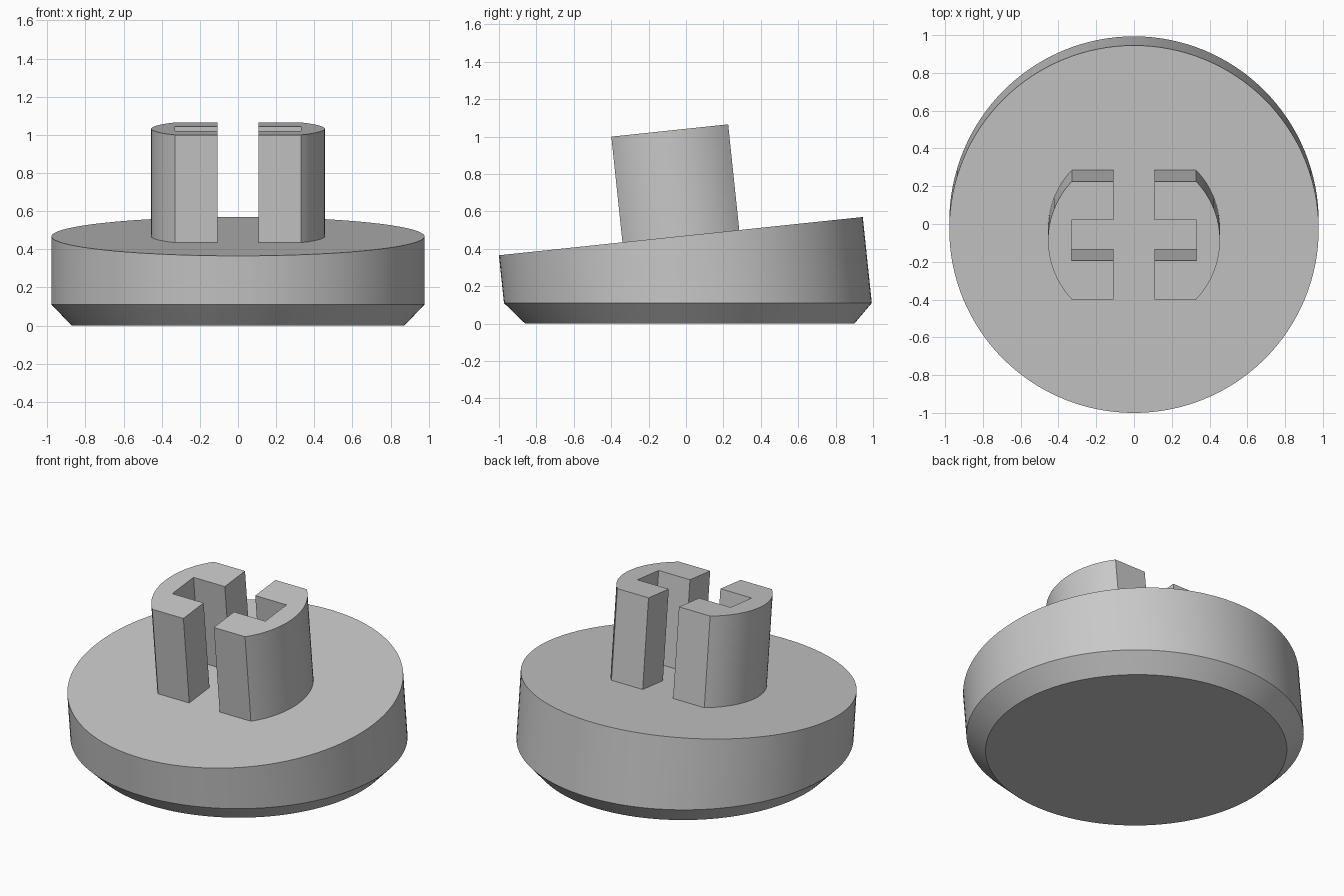
import bpy, bmesh, math
from mathutils import Matrix, Vector

cube = bpy.data.objects.get("Cube")
if cube:
    bpy.data.objects.remove(cube, do_unlink=True)

grey = bpy.data.materials.new("plain grey")
grey.use_nodes = True
colour = (0.58, 0.58, 0.58, 1)
grey.diffuse_color = colour
next(n for n in grey.node_tree.nodes if n.type == 'BSDF_PRINCIPLED').inputs["Base Color"].default_value = colour

TILT = math.radians(6)
CENTRE = Vector((0, -0.0275, 0.4675))            # middle of the sloping top
FRAME = Matrix.Translation(CENTRE) @ Matrix.Rotation(TILT, 4, 'X')
AXIS = Vector((0, -math.sin(TILT), math.cos(TILT)))
SEGMENTS = 128


def finish(bm, name):
    bmesh.ops.recalc_face_normals(bm, faces=bm.faces)
    mesh = bpy.data.meshes.new(name)
    bm.to_mesh(mesh)
    bm.free()
    obj = bpy.data.objects.new(name, mesh)
    bpy.context.collection.objects.link(obj)
    mesh.materials.append(grey)
    bpy.ops.object.select_all(action='DESELECT')
    obj.select_set(True)
    bpy.context.view_layer.objects.active = obj
    bpy.ops.object.shade_smooth_by_angle(angle=math.radians(25))
    return obj


# Leaning disc: sloping top, wall along the tilted axis, level chamfer and foot
def make_disc(radius=0.978, chamfer_height=0.11, foot_x=0.873, foot_y=0.88):
    bm = bmesh.new()
    top, rim, foot = [], [], []
    for i in range(SEGMENTS):
        a = math.tau * i / SEGMENTS
        c, s = math.cos(a), math.sin(a)
        p = FRAME @ Vector((radius * c, radius * s, 0))
        top.append(bm.verts.new(p))
        rim.append(bm.verts.new(p - AXIS * ((p.z - chamfer_height) / AXIS.z)))
        foot.append(bm.verts.new((foot_x * c, 0.02 + foot_y * s, 0)))
    for upper, lower in ((top, rim), (rim, foot)):
        for i in range(SEGMENTS):
            j = (i + 1) % SEGMENTS
            bm.faces.new((upper[i], upper[j], lower[j], lower[i]))
    bm.faces.new(top)
    bm.faces.new(foot)
    return finish(bm, "leaning_disc")


# Half of the split post: rounded outside, flat ends, notched inside
def make_post(name, side, radius=0.455, flat=0.314, slot=0.108, notch=0.33, height=0.568):
    corner = math.asin(flat / radius)
    steps = 24
    outline = [(slot, -flat)]
    for i in range(steps + 1):
        a = -corner + 2 * corner * i / steps
        outline.append((radius * math.cos(a), radius * math.sin(a)))
    outline += [(slot, flat), (slot, slot), (notch, slot), (notch, -slot), (slot, -slot)]
    bm = bmesh.new()
    face = bm.faces.new([bm.verts.new((side * x, y, -0.01)) for x, y in outline])
    made = bmesh.ops.extrude_face_region(bm, geom=[face])["geom"]
    bmesh.ops.translate(bm, vec=(0, 0, height + 0.01),
                        verts=[v for v in made if isinstance(v, bmesh.types.BMVert)])
    bm.transform(FRAME)
    return finish(bm, name)


make_disc()
for label, side in (("left", 1), ("right", -1)):
    make_post(label + "_post_half", side)
